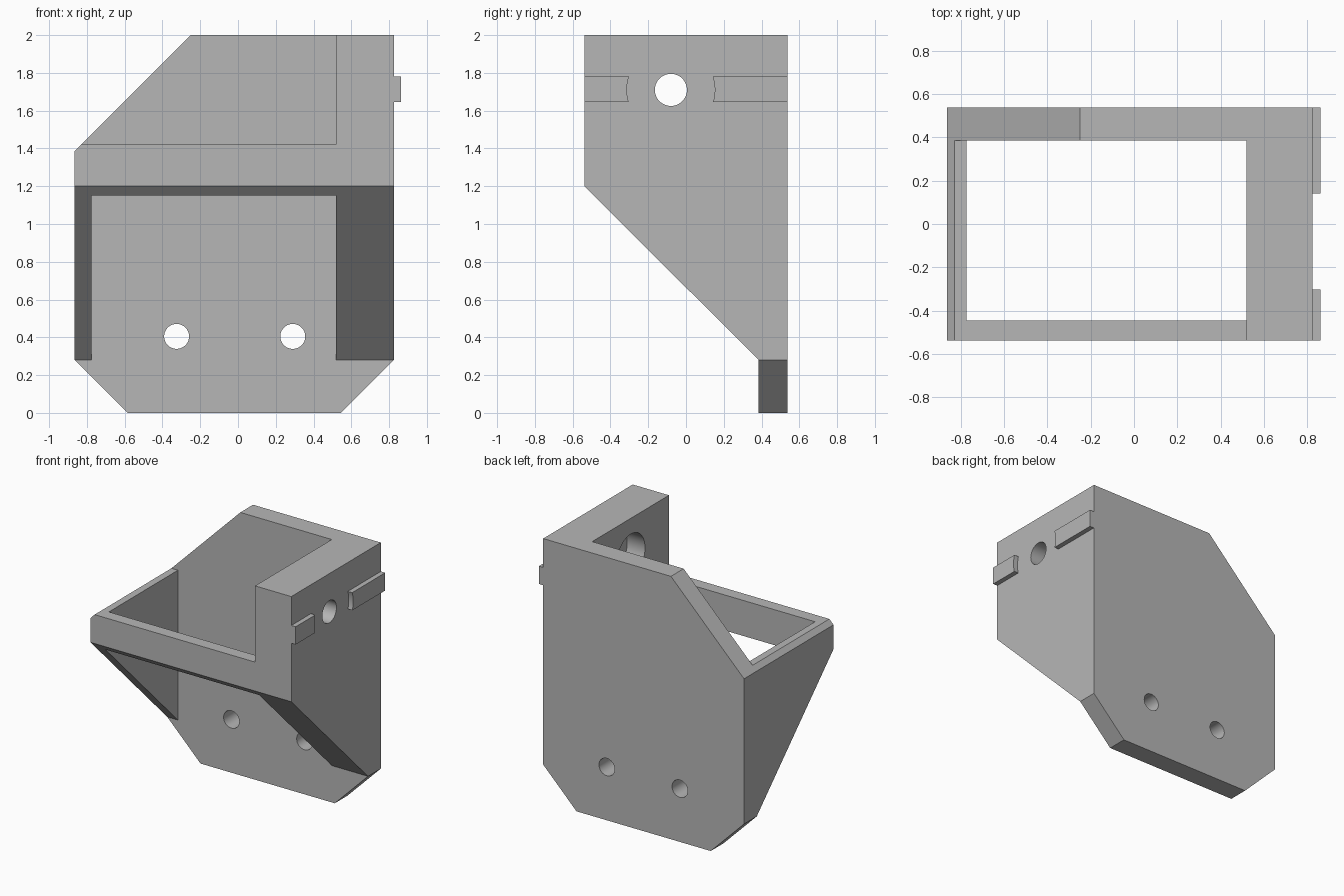
import bpy
import bmesh
from mathutils import Matrix, Vector

default = bpy.data.objects.get("Cube")
if default:
    bpy.data.objects.remove(default)

grey = bpy.data.materials.new("matte grey")
grey.use_nodes = True
colour = (0.47, 0.47, 0.47, 1)
grey.diffuse_color = colour
grey.node_tree.nodes["Principled BSDF"].inputs["Base Color"].default_value = colour


def finish(name, bm):
    bmesh.ops.recalc_face_normals(bm, faces=bm.faces)
    mesh = bpy.data.meshes.new(name)
    bm.to_mesh(mesh)
    bm.free()
    mesh.materials.append(grey)
    obj = bpy.data.objects.new(name, mesh)
    bpy.context.collection.objects.link(obj)
    return obj


def prism(name, axis, profile, start, end):
    """Extrude a (y, z) profile along x, or an (x, z) profile along y."""
    place = {"x": lambda a, b: (start, a, b), "y": lambda a, b: (a, start, b)}[axis]
    bm = bmesh.new()
    face = bm.faces.new([bm.verts.new(place(a, b)) for a, b in profile])
    verts = [v for v in bmesh.ops.extrude_face_region(bm, geom=[face])["geom"]
             if isinstance(v, bmesh.types.BMVert)]
    step = end - start
    bmesh.ops.translate(bm, verts=verts, vec=(step, 0, 0) if axis == "x" else (0, step, 0))
    return finish(name, bm)


def rect(a0, a1, b0, b1):
    return [(a0, b0), (a1, b0), (a1, b1), (a0, b1)]


def cylinder(name, axis, centre, radius, length):
    bm = bmesh.new()
    turn = Matrix.Rotation(1.5707963, 4, "Y" if axis == "x" else "X")
    bmesh.ops.create_cone(bm, cap_ends=True, segments=48, radius1=radius, radius2=radius,
                          depth=length, matrix=Matrix.Translation(Vector(centre)) @ turn)
    return finish(name, bm)


def cut(obj, cutters):
    for cutter in cutters:
        cutter.hide_render = True
        mod = obj.modifiers.new("cut", "BOOLEAN")
        mod.operation = "DIFFERENCE"
        mod.solver = "EXACT"
        mod.object = cutter
        bpy.context.view_layer.objects.active = obj
        bpy.ops.object.modifier_apply(modifier=mod.name)
        bpy.data.objects.remove(cutter)


def shade(obj):
    bpy.ops.object.select_all(action="DESELECT")
    obj.select_set(True)
    bpy.context.view_layer.objects.active = obj
    bpy.ops.object.shade_smooth_by_angle(angle=0.5)


LEFT, RIGHT, FRONT, BACK = -0.865, 0.825, -0.538, 0.538
PLATE, INNER = 0.385, 0.52
HOLE_Y, HOLE_Z = -0.08, 1.71

# Solid bracket with the sloped underside
bracket = prism("bracket_body", "x",
                [(BACK, 0), (BACK, 2), (FRONT, 2), (FRONT, 1.2), (PLATE, 0.28), (PLATE, 0)],
                LEFT, RIGHT)

cutters = [
    # Open pocket, with the short flat underside of the front bar
    prism("pocket", "x", [(-0.7, -0.2), (-0.7, 1.15), (-0.445, 1.15), (-0.445, 2.2),
                          (PLATE, 2.2), (PLATE, -0.2)], -0.775, INNER),
    # Space above the low front and side walls
    prism("upper_space", "y", rect(-1.2, INNER, 1.42, 2.3), -0.8, PLATE),
    # Bevelled corners
    prism("top_corner", "y", [(-0.25, 2), (-1.25, 1), (-1.25, 2.5), (-0.25, 2.5)], -0.8, 0.8),
    prism("low_corner_a", "y", [(-0.585, 0), (-0.385, -0.2), (-1.2, -0.2), (-1.2, 0.615)],
          0.3, 0.8),
    prism("low_corner_b", "y", [(0.545, 0), (0.345, -0.2), (1.2, -0.2), (1.2, 0.655)],
          0.3, 0.8),
    # Side hole and its wide recess on the inner face
    cylinder("side_hole", "x", (0.7, HOLE_Y, HOLE_Z), 0.085, 1),
    cylinder("recess", "x", (INNER, HOLE_Y, HOLE_Z), 0.17, 0.3),
]
# Mounting holes in the back plate
cutters += [cylinder("mount_hole", "y", (x, 0.5, 0.405), 0.066, 0.6) for x in (-0.325, 0.29)]
cut(bracket, cutters)
shade(bracket)

# Side rails with ends hollowed around the hole
for name, y0, y1 in (("front_rail", FRONT, -0.25), ("back_rail", 0.1, BACK)):
    rail = prism(name, "x", rect(y0, y1, 1.645, 1.78), RIGHT - 0.01, 0.862)
    cut(rail, [cylinder("rail_clearance", "x", (0.85, HOLE_Y, HOLE_Z), 0.233, 0.3)])
    shade(rail)
